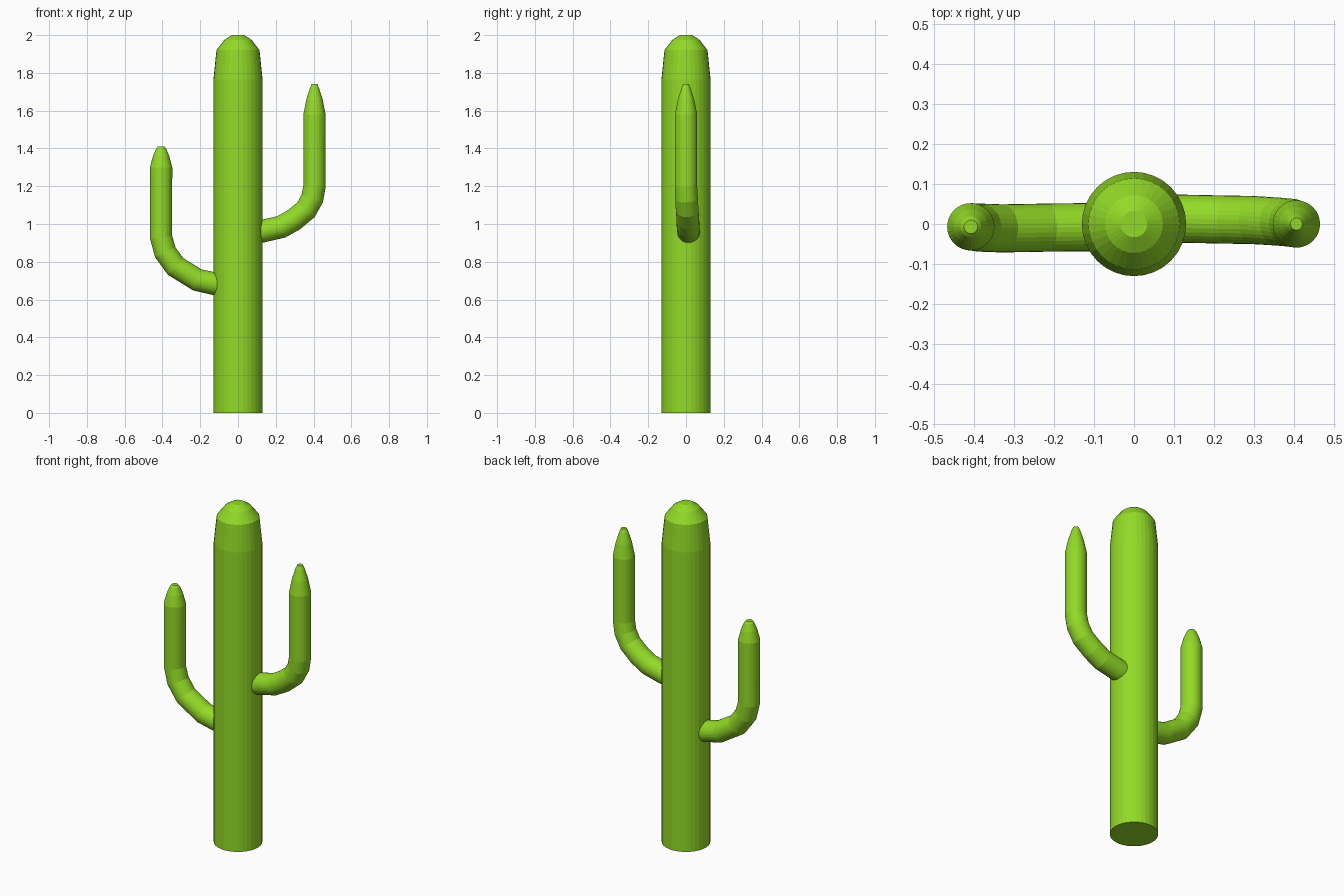
import bpy, bmesh, math
from mathutils import Vector

if "Cube" in bpy.data.objects:
    bpy.data.objects.remove(bpy.data.objects["Cube"])

SIDES = 32

green = bpy.data.materials.new("cactus_green")
green.diffuse_color = (0.29, 0.70, 0.02, 1)
green.use_nodes = True
green.node_tree.nodes["Principled BSDF"].inputs["Base Color"].default_value = green.diffuse_color


def tube(name, stations):
    """Sweep a circle along stations of (x, y, z, radius), capping both ends."""
    bm = bmesh.new()
    pts = [Vector(s[:3]) for s in stations]
    rings = []
    for i, s in enumerate(stations):
        # average direction of the neighbouring segments
        t = Vector()
        if i > 0:
            t += (pts[i] - pts[i - 1]).normalized()
        if i < len(pts) - 1:
            t += (pts[i + 1] - pts[i]).normalized()
        t.normalize()
        u = Vector((0, 1, 0))
        u = (u - t * u.dot(t)).normalized()
        v = t.cross(u)
        ring = []
        for k in range(SIDES):
            a = 2 * math.pi * k / SIDES
            ring.append(bm.verts.new(pts[i] + s[3] * (math.cos(a) * u + math.sin(a) * v)))
        rings.append(ring)
    for a, b in zip(rings, rings[1:]):
        for k in range(SIDES):
            n = (k + 1) % SIDES
            bm.faces.new((a[k], a[n], b[n], b[k]))
    bm.faces.new(rings[0][::-1])
    bm.faces.new(rings[-1])
    bmesh.ops.recalc_face_normals(bm, faces=bm.faces)
    me = bpy.data.meshes.new(name)
    bm.to_mesh(me)
    bm.free()
    me.materials.append(green)
    ob = bpy.data.objects.new(name, me)
    bpy.context.collection.objects.link(ob)
    return ob


# Trunk with a tapered, rounded top
tube("trunk", [(0, 0, z, r) for z, r in
               [(0, 0.13), (1.765, 0.13), (1.92, 0.114), (1.975, 0.072), (2.0, 0.033)]])

# Higher arm on the right
tube("right_arm", [
    (0.05, 0.014, 0.95, 0.06), (0.13, 0.013, 0.962, 0.06), (0.23, 0.011, 0.985, 0.06),
    (0.295, 0.010, 1.022, 0.06), (0.36, 0.006, 1.075, 0.06), (0.393, 0.003, 1.135, 0.06),
    (0.405, 0, 1.20, 0.059), (0.405, 0, 1.58, 0.059),
    (0.405, 0, 1.66, 0.043), (0.405, 0, 1.72, 0.024), (0.405, 0, 1.74, 0.015)])

# Lower arm on the left
tube("left_arm", [
    (-0.05, -0.008, 0.67, 0.06), (-0.13, -0.008, 0.685, 0.06), (-0.215, -0.009, 0.704, 0.06),
    (-0.33, -0.011, 0.775, 0.06), (-0.385, -0.009, 0.85, 0.06),
    (-0.407, -0.007, 0.93, 0.059), (-0.407, -0.007, 1.30, 0.059),
    (-0.407, -0.007, 1.36, 0.043), (-0.407, -0.007, 1.40, 0.026), (-0.407, -0.007, 1.41, 0.017)])
